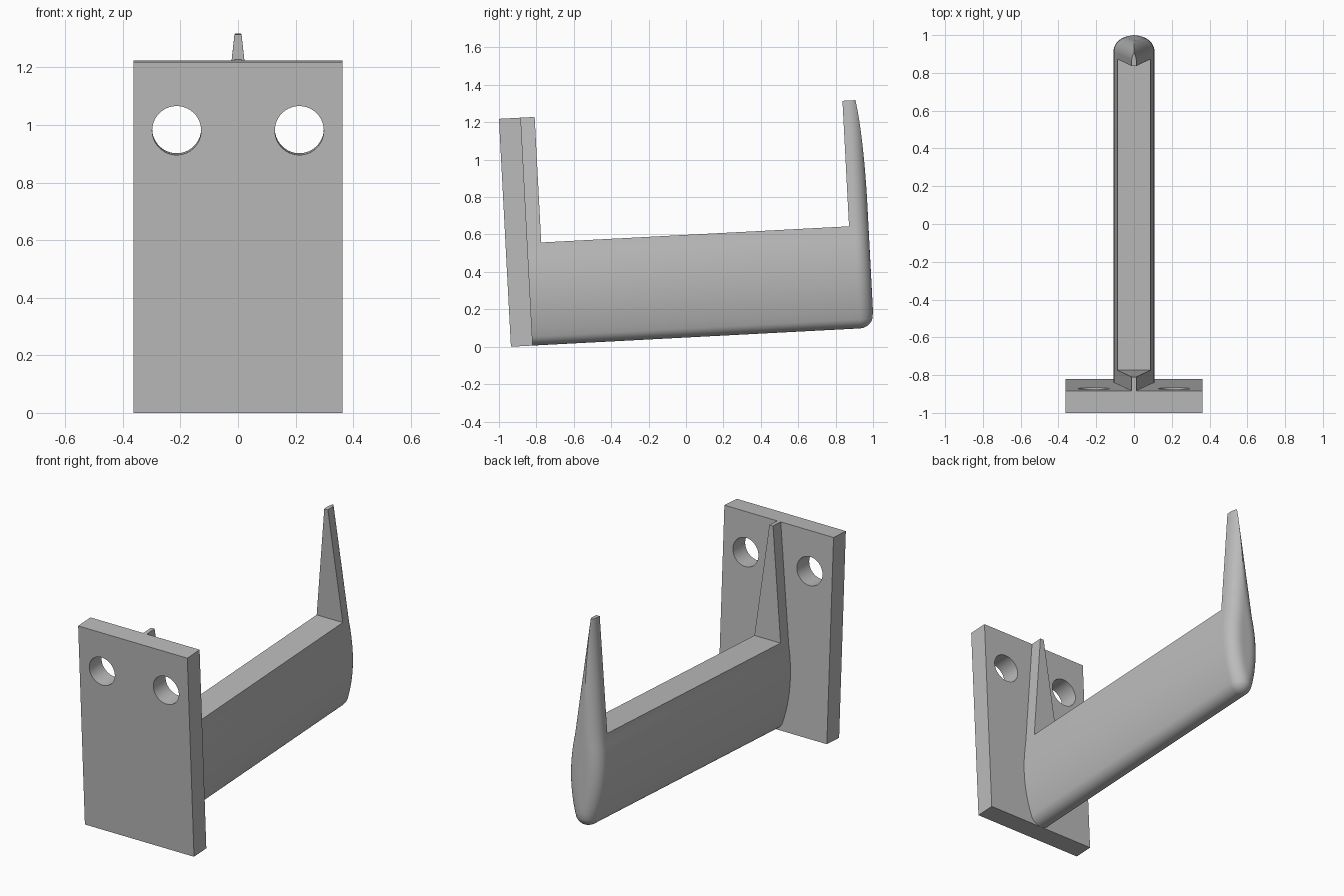
import bpy, bmesh
from math import sin, cos, pi, radians, sqrt
from mathutils import Matrix, Vector
from mathutils.geometry import intersect_point_line

cube = bpy.data.objects.get("Cube")
if cube:
    bpy.data.objects.remove(cube, do_unlink=True)

TILT = radians(3)
H = 1.22            # height of plate, rib and prong
PLATE = 0.117       # plate thickness
LENGTH = 1.943      # plate front to hook end
FILLET = 0.075      # rounding of the hook end

grey = bpy.data.materials.new("grey")
grey.use_nodes = True
grey.diffuse_color = (0.5, 0.5, 0.5, 1)
grey.node_tree.nodes["Principled BSDF"].inputs["Base Color"].default_value = (0.5, 0.5, 0.5, 1)


def add_object(name, bm):
    bmesh.ops.recalc_face_normals(bm, faces=bm.faces)
    mesh = bpy.data.meshes.new(name)
    bm.to_mesh(mesh)
    bm.free()
    mesh.materials.append(grey)
    obj = bpy.data.objects.new(name, mesh)
    bpy.context.collection.objects.link(obj)
    return obj


def box(name, x, y0, y1, z0, z1):
    bm = bmesh.new()
    bmesh.ops.create_cube(bm, size=1)
    bmesh.ops.scale(bm, vec=(2 * x, y1 - y0, z1 - z0), verts=bm.verts)
    bmesh.ops.translate(bm, vec=(0, (y0 + y1) / 2, (z0 + z1) / 2), verts=bm.verts)
    return add_object(name, bm)


def activate(obj):
    bpy.ops.object.select_all(action='DESELECT')
    obj.select_set(True)
    bpy.context.view_layer.objects.active = obj


def cut(obj, cutter):
    mod = obj.modifiers.new("cut", 'BOOLEAN')
    mod.operation = 'DIFFERENCE'
    mod.solver = 'EXACT'
    mod.object = cutter
    activate(obj)
    bpy.ops.object.modifier_apply(modifier=mod.name)
    bpy.data.objects.remove(cutter, do_unlink=True)


# Wall plate with two screw holes
plate = box("wall_plate", 0.363, 0, PLATE, 0, H)
for side in (-1, 1):
    bm = bmesh.new()
    bmesh.ops.create_cone(bm, cap_ends=True, segments=64, radius1=0.085, radius2=0.085, depth=1,
                          matrix=Matrix.Translation((side * 0.213, 0, 0.982)) @ Matrix.Rotation(pi / 2, 4, 'X'))
    cut(plate, add_object("hole_cutter", bm))

# Teardrop half outline (half width, height): round keel, bulged flank, straight taper
keel = [(0.07 * sin(a * pi / 20), 0.07 - 0.07 * cos(a * pi / 20)) for a in range(9)]
p0, p1, p2 = Vector(keel[-1]), Vector((0.137, 0.27)), Vector((0.09, 0.52))
flank = [tuple(p0 * (1 - t) ** 2 + p1 * 2 * t * (1 - t) + p2 * t * t)
         for t in (i / 12 for i in range(1, 13))]
taper = [(0.09 + (0.012 - 0.09) * i / 12, 0.52 + (H - 0.52) * i / 12) for i in range(1, 13)]
outline = [Vector(p) for p in keel + flank + taper]


def edge_distance(p):
    best = 1
    for a, b in zip(outline, outline[1:]):
        q, t = intersect_point_line(p, a, b)
        q = Vector((q[0], q[1]))
        q = a if t < 0 else b if t > 1 else q
        best = min(best, (p - q).length)
    return best


def end_depth(x, z):
    d = min(edge_distance(Vector((abs(x), z))), FILLET)
    return LENGTH - FILLET + sqrt(FILLET ** 2 - (FILLET - d) ** 2)


# Hook bar: teardrop section with a rounded far end
bm = bmesh.new()
COLS = 20
steps = [-cos(pi * i / COLS) for i in range(COLS + 1)]
back, front = [], []
for w, z in outline:
    cols = [w * s for s in steps]
    back.append([bm.verts.new((x, PLATE - 0.001, z)) for x in cols])
    front.append([bm.verts.new((x, end_depth(x, z), z)) for x in cols])
for grid in (back, front):
    for lo, hi in zip(grid, grid[1:]):
        for i in range(COLS):
            bm.faces.new((lo[i], lo[i + 1], hi[i + 1], hi[i]))
for r in range(len(outline) - 1):
    for i in (0, COLS):
        bm.faces.new((back[r][i], back[r + 1][i], front[r + 1][i], front[r][i]))
for r in (0, -1):
    for i in range(COLS):
        bm.faces.new((back[r][i], back[r][i + 1], front[r][i + 1], front[r][i]))
bmesh.ops.remove_doubles(bm, verts=bm.verts, dist=0.0001)
hook = add_object("hook_bar", bm)

# Notch leaves a rib at the plate and an upright prong at the end
cut(hook, box("notch_cutter", 0.5, 0.191, 1.839, 0.548, 2))
activate(hook)
bpy.ops.object.shade_smooth_by_angle(angle=radians(30))
activate(plate)
bpy.ops.object.shade_smooth_by_angle(angle=radians(30))

# Lean the whole bracket back slightly and centre it
for obj in (plate, hook):
    obj.data.transform(Matrix.Translation((0, H * sin(TILT) - 1, 0)) @ Matrix.Rotation(TILT, 4, 'X'))
